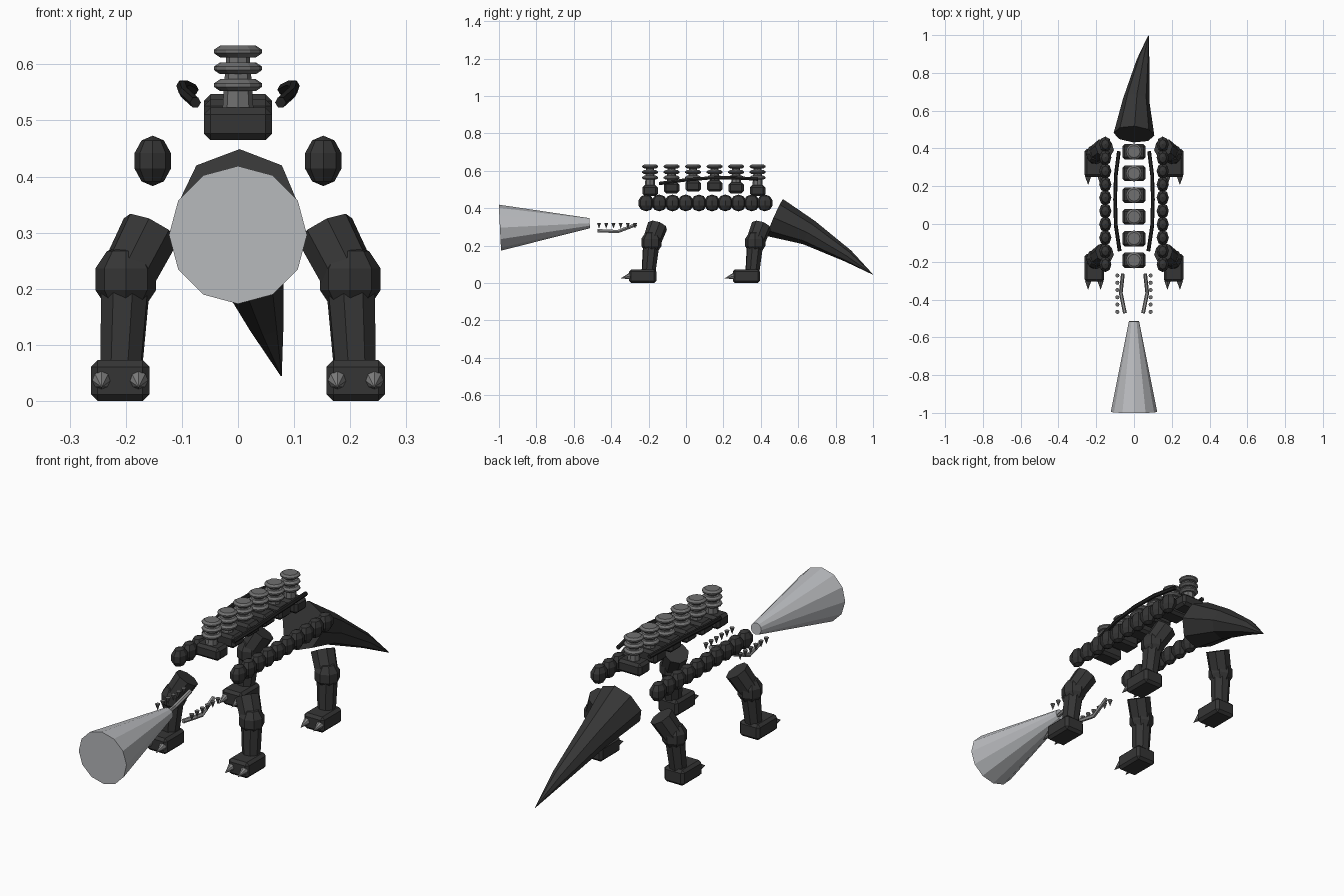
import bpy, bmesh, math
from mathutils import Vector, Matrix

cube = bpy.data.objects.get("Cube")
if cube:
    bpy.data.objects.remove(cube, do_unlink=True)


def material(name, r, g, b):
    m = bpy.data.materials.new(name)
    m.use_nodes = True
    m.diffuse_color = (r, g, b, 1)
    for n in m.node_tree.nodes:
        if n.type == 'BSDF_PRINCIPLED':
            n.inputs["Base Color"].default_value = (r, g, b, 1)
    return m


DARK = material("charcoal", .036, .036, .036)
BLACK = material("cable_black", .018, .018, .018)
GREY = material("insulator_grey", .16, .16, .16)
STEEL = material("steel", .3, .3, .3)
CLAW = material("claw_grey", .22, .22, .22)
PALE = material("pale_metal", .5, .51, .53)


def finish(bm, name, mat):
    bmesh.ops.recalc_face_normals(bm, faces=bm.faces)
    me = bpy.data.meshes.new(name)
    bm.to_mesh(me)
    bm.free()
    me.materials.append(mat)
    ob = bpy.data.objects.new(name, me)
    bpy.context.collection.objects.link(ob)
    return ob


def frustum(bm, a, b, r1, r2, sides=8):
    a, b = Vector(a), Vector(b)
    axis = b - a
    mat = Matrix.Translation((a + b) / 2) @ axis.to_track_quat('Z', 'Y').to_matrix().to_4x4()
    bmesh.ops.create_cone(bm, cap_ends=True, segments=sides, radius1=r1, radius2=r2,
                          depth=axis.length, matrix=mat)


def ball(bm, centre, size, segments=8, rings=5):
    mat = Matrix.Translation(centre) @ Matrix.Diagonal((*size, 1))
    bmesh.ops.create_uvsphere(bm, u_segments=segments, v_segments=rings, radius=1, matrix=mat)


def box(name, centre, size, bevel, mat):
    bm = bmesh.new()
    bmesh.ops.create_cube(bm, size=1, matrix=Matrix.Translation(centre) @ Matrix.Diagonal((*size, 1)))
    bmesh.ops.bevel(bm, geom=bm.edges[:], offset=bevel, segments=1, affect='EDGES')
    return finish(bm, name, mat)


def loft(name, rings, sides, mat):
    """Skin circular rings given as (centre, radius); rings face along the path."""
    bm = bmesh.new()
    pts = [Vector(p) for p, r in rings]
    loops = []
    for i, (p, r) in enumerate(rings):
        d = pts[min(i + 1, len(pts) - 1)] - pts[max(i - 1, 0)]
        q = d.to_track_quat('Z', 'Y')
        loops.append([bm.verts.new(pts[i] + q @ Vector((math.cos(t) * r, math.sin(t) * r, 0)))
                      for t in (2 * math.pi * k / sides for k in range(sides))])
    for l1, l2 in zip(loops, loops[1:]):
        for k in range(sides):
            j = (k + 1) % sides
            bm.faces.new((l1[k], l1[j], l2[j], l2[k]))
    bm.faces.new(loops[0])
    bm.faces.new(loops[-1])
    return finish(bm, name, mat)


# Horn-shaped head
bm = bmesh.new()
frustum(bm, (0, -.995, .296), (0, -.515, .32), .123, .027, 12)
finish(bm, "head_cone", PALE)

# Tail in three tapering parts
loft("tail", [((0, .475, .35), .108), ((.012, .657, .27), .07),
              ((.048, .865, .145), .034), ((.077, 1, .045), .001)], 8, DARK)

# Spine blocks with ringed insulators
for i in range(6):
    y = -.192 + .115 * i
    z = .494 + .025 * math.sin(math.pi * i / 5)
    box(f"spine_block_{i}", (0, y, z), (.122, .082, .058), .012, DARK)
    bm = bmesh.new()
    frustum(bm, (0, y, .515), (0, y, .63), .028, .02, 8)
    for zc in (.563, .593, .623):
        frustum(bm, (0, y, zc - .0105), (0, y, zc - .003), .032, .043, 12)
        frustum(bm, (0, y, zc - .003), (0, y, zc + .003), .043, .043, 12)
        frustum(bm, (0, y, zc + .003), (0, y, zc + .0105), .043, .032, 12)
    finish(bm, f"insulator_{i}", GREY)

for side, s in (("left", 1), ("right", -1)):
    # Beaded flank
    bm = bmesh.new()
    for i in range(10):
        ball(bm, (s * .152, -.213 + .0705 * i, .428), (.034, .044, .045))
    finish(bm, f"flank_beads_{side}", DARK)

    # Bowed cable along the back
    path = [(.076, -.143, .532), (.096, -.01, .55), (.1, .13, .562),
            (.096, .26, .563), (.08, .385, .555)]
    loft(f"back_cable_{side}", [((s * x, y, z), .01) for x, y, z in path], 6, BLACK)

    # Jaw rail and its teeth
    rail = [(.048, -.472, .28), (.07, -.365, .275), (.059, -.265, .313)]
    loft(f"jaw_rail_{side}", [((s * x, y, z), .01) for x, y, z in rail], 6, STEEL)
    bm = bmesh.new()
    for i in range(6):
        y = -.465 + .0385 * i
        frustum(bm, (s * .088, y, .322), (s * .088, y, .292), .011, .0005, 8)
    finish(bm, f"teeth_{side}", GREY)

    # Legs, feet and claws
    for where, dy in (("front", 0), ("hind", .555)):
        knee = (s * .2, -.185 + dy, .217)
        bm = bmesh.new()
        frustum(bm, knee, (s * .155, -.152 + dy, .305), .05, .054)
        finish(bm, f"{where}_thigh_{side}", DARK)
        bm = bmesh.new()
        ball(bm, knee, (.057, .057, .062))
        finish(bm, f"{where}_knee_{side}", DARK)
        bm = bmesh.new()
        frustum(bm, (s * .208, -.2 + dy, .06), knee, .039, .046)
        finish(bm, f"{where}_shin_{side}", DARK)
        box(f"{where}_foot_{side}", (s * .21, -.232 + dy, .0365), (.104, .146, .073), .012, DARK)
        bm = bmesh.new()
        for x in (.177, .243):
            frustum(bm, (s * x, -.3 + dy, .037), (s * x, -.348 + dy, .025), .017, .0005)
        finish(bm, f"{where}_claws_{side}", CLAW)
